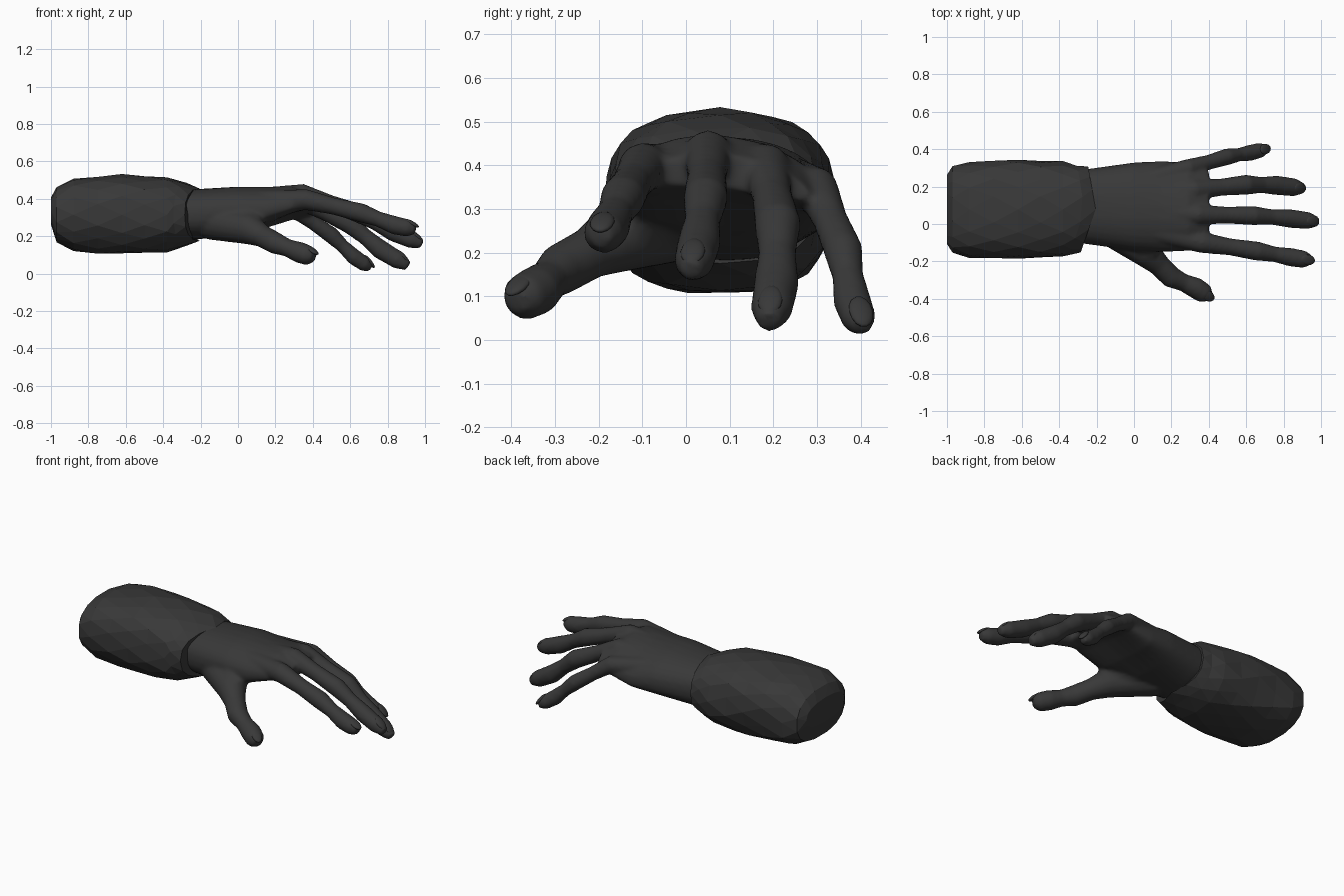
import bpy, bmesh, math, random
from mathutils import Vector, Matrix

if "Cube" in bpy.data.objects:
    bpy.data.objects.remove(bpy.data.objects["Cube"])

random.seed(4)
UP = Vector((0, 0, 1))
dark = bpy.data.materials.new("dark")
dark.diffuse_color = (0.04, 0.04, 0.04, 1)
dark.use_nodes = True
dark.node_tree.nodes["Principled BSDF"].inputs["Base Color"].default_value = dark.diffuse_color


def oval(n, ry, rz, power, shift=0):
    """Rounded-box outline as (y, z) pairs."""
    out = []
    for k in range(n):
        a = 2 * math.pi * (k + shift) / n
        c, s = math.cos(a), math.sin(a)
        out.append((ry * math.copysign(abs(c) ** power, c), rz * math.copysign(abs(s) ** power, s)))
    return out


def loft(bm, rings):
    """Closed skin over rings with equal point counts."""
    vs = [[bm.verts.new(p) for p in r] for r in rings]
    n = len(rings[0])
    for a, b in zip(vs, vs[1:]):
        for i in range(n):
            bm.faces.new((a[i], a[(i + 1) % n], b[(i + 1) % n], b[i]))
    bm.faces.new(vs[0][::-1])
    bm.faces.new(vs[-1])


def finish(bm, name):
    bmesh.ops.recalc_face_normals(bm, faces=bm.faces)
    me = bpy.data.meshes.new(name)
    bm.to_mesh(me)
    bm.free()
    me.materials.append(dark)
    ob = bpy.data.objects.new(name, me)
    bpy.context.collection.objects.link(ob)
    return ob


def tube(bm, pts, radii):
    """Round limb through the points."""
    rings = []
    for i, (p, r) in enumerate(zip(pts, radii)):
        t = (pts[min(i + 1, len(pts) - 1)] - pts[max(i - 1, 0)]).normalized()
        s = t.cross(UP).normalized()
        u = s.cross(t)
        rings.append([p + s * a + u * b for a, b in oval(16, r * 1.04, r * 1.04, 1)])
    loft(bm, rings)


def nail(name, dip, tip, r):
    """Flat oval plate on top of a fingertip."""
    t = (tip - dip).normalized()
    s = UP.cross(t).normalized()
    u = t.cross(s)
    c = dip.lerp(tip, .68) + u * r * .62 + t * .008
    t = (t - u * .3).normalized()
    rot = Matrix((t, s, t.cross(s))).transposed().to_4x4()
    bm = bmesh.new()
    bmesh.ops.create_uvsphere(bm, u_segments=14, v_segments=8, radius=1,
                              matrix=Matrix.Translation(c) @ rot @ Matrix.Diagonal((.045, .028, .012, 1)))
    for f in bm.faces:
        f.smooth = True
    finish(bm, name + "_nail")


# Palm: arched oval sections (x, z centre, y radius, z radius, arch)
hand_bm = bmesh.new()
rings = []
for x, zc, ry, rz, arch in [(-.4, .315, .18, .12, 0), (-.22, .317, .205, .135, 0),
                            (0, .34, .236, .125, .3), (.15, .36, .243, .103, .7),
                            (.29, .392, .237, .075, .9), (.4, .385, .19, .04, .9)]:
    rings.append([(x, .093 + y, zc + z - arch * y * (.12 + y)) for y, z in oval(28, ry, rz, .85)])
loft(hand_bm, rings)


# Digits: thicker at each joint, slimmer between joints
def digit(name, r, rk, knuckle, pip, dip, tip, start=None):
    k, p, d, t = map(Vector, (knuckle, pip, dip, tip))
    st = Vector(start or (-.05, .05 + k.y / 2, .378))
    pts = [st, k, k.lerp(p, .5), p, p.lerp(d, .5), d, d.lerp(t, .65), t]
    radii = [rk * 1.2, rk, (rk + r) * .43, r * 1.03, r * .83, r, r * .93, r * .5]
    tube(hand_bm, pts, radii)
    nail(name, d, t, r)


digit("index", .048, .054, (.37, -.1, .395), (.66, -.145, .325), (.84, -.178, .258), (.95, -.195, .235))
digit("middle", .048, .053, (.35, .05, .425), (.64, .045, .325), (.83, .03, .222), (.985, .012, .158))
digit("ring", .05, .053, (.33, .183, .395), (.6, .21, .265), (.76, .207, .13), (.91, .19, .04))
digit("little", .042, .048, (.3, .3, .345), (.5, .36, .205), (.62, .38, .09), (.71, .403, .028))
digit("thumb", .055, .079, (.065, -.15, .237), (.2, -.285, .163), (.33, -.342, .113), (.405, -.39, .088),
      (-.15, -.005, .28))

# Web between thumb and palm
tube(hand_bm, [Vector((-.05, 0, .3)), Vector((.045, -.1, .285)), Vector((.1, -.155, .25))], [.09, .075, .055])

# Fuse the limbs into one smooth skin
hand = finish(hand_bm, "hand")
m = hand.modifiers.new("fuse", 'REMESH')
m.mode = 'VOXEL'
m.voxel_size = .01
m.use_smooth_shade = True
m = hand.modifiers.new("soften", 'SMOOTH')
m.factor = .5
m.iterations = 7

# Sleeve: faceted, lumpy bag with a pointed cuff (x, relative width)
bm = bmesh.new()
rings = []
for j, (x, w) in enumerate([(-1, .7), (-.97, .89), (-.88, .98), (-.75, .995), (-.62, 1),
                            (-.5, .995), (-.38, .975), (-.29, .93), (-.23, .87)]):
    ring = []
    for y, z in oval(16, .264 * w, .212 * w ** 3, .8, .5 * (j % 2)):
        lump = 1 + (random.uniform(-.04, .035) if 1 < j < 8 else 0)
        side = y / (.264 * w)
        dx = .025 - (.08 if side < 0 else .04) * abs(side) if j > 6 else 0
        ring.append((x + dx, .078 + y * min(lump, 1.005), .315 + (.02 if j == 0 else 0) + z * lump))
    rings.append(ring)
loft(bm, rings)
bmesh.ops.triangulate(bm, faces=[f for f in bm.faces if len(f.verts) == 4])
finish(bm, "sleeve")
